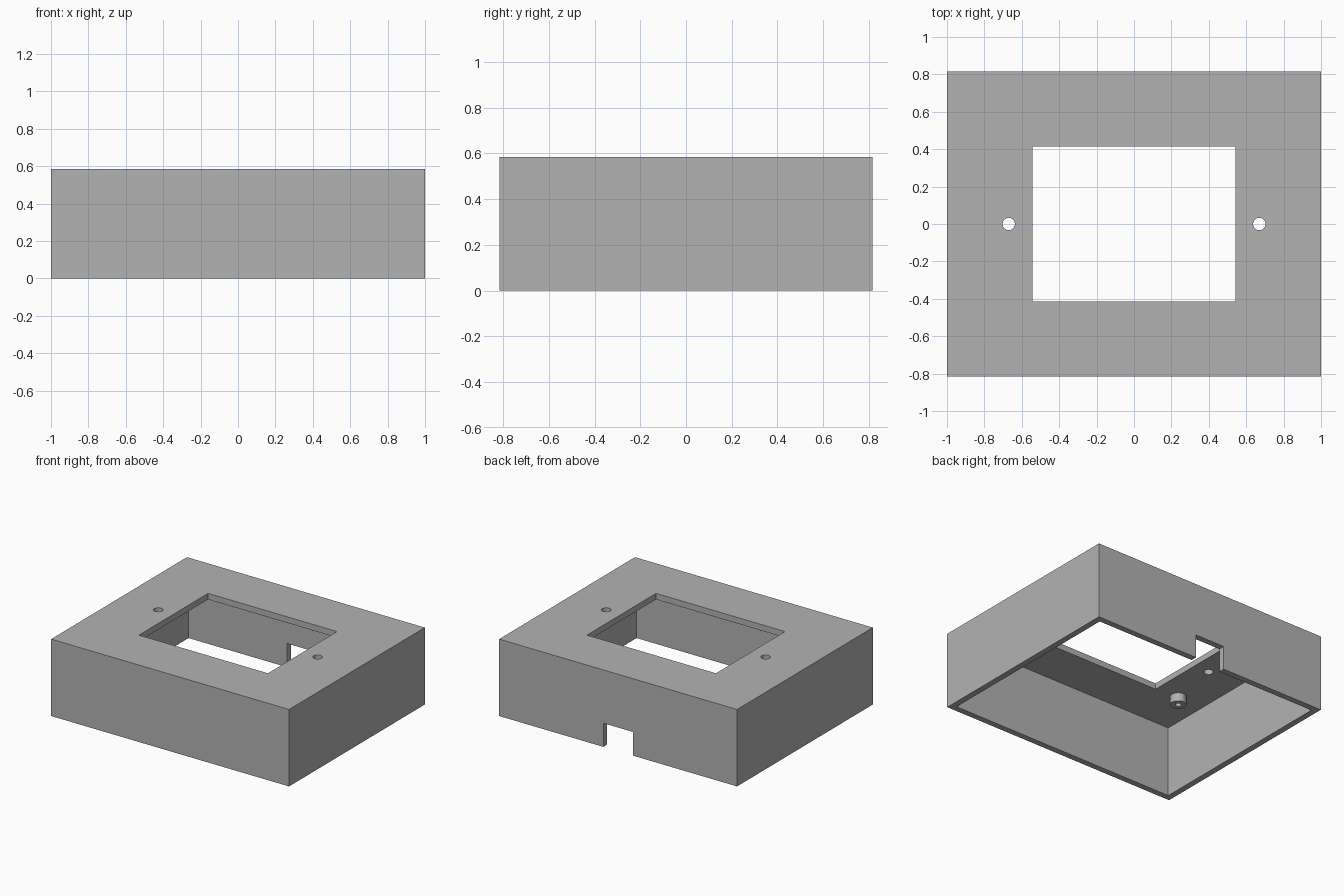
import bpy

W, D, H = 2.0, 1.63, 0.585   # outer size
T = 0.046                    # wall and top plate thickness
UNDER = H - T                # underside of the top plate

default = bpy.data.objects.get("Cube")
if default:
    bpy.data.objects.remove(default, do_unlink=True)

grey = bpy.data.materials.new("plain grey")
grey.use_nodes = True
colour = (0.45, 0.45, 0.45, 1)
grey.diffuse_color = colour
grey.node_tree.nodes["Principled BSDF"].inputs["Base Color"].default_value = colour


def box(name, x, y, z0, z1, cy=0.0):
    """Box centred on x = 0 and y = cy, spanning z0 to z1."""
    bpy.ops.mesh.primitive_cube_add(size=1, location=(0, cy, (z0 + z1) / 2))
    ob = bpy.context.object
    ob.name = name
    ob.scale = (x, y, z1 - z0)
    bpy.ops.object.transform_apply(location=True, rotation=False, scale=True)
    ob.data.materials.append(grey)
    return ob


def rod(name, r, x, y, z0, z1):
    """Upright cylinder spanning z0 to z1."""
    bpy.ops.mesh.primitive_cylinder_add(vertices=32, radius=r, depth=z1 - z0,
                                        location=(x, y, (z0 + z1) / 2))
    ob = bpy.context.object
    ob.name = name
    ob.data.materials.append(grey)
    return ob


def cut(target, cutter):
    """Subtract the cutter from the target and discard it."""
    cutter.hide_render = True
    mod = target.modifiers.new("cut", 'BOOLEAN')
    mod.operation = 'DIFFERENCE'
    mod.solver = 'EXACT'
    mod.object = cutter
    bpy.ops.object.select_all(action='DESELECT')
    bpy.context.view_layer.objects.active = target
    target.select_set(True)
    bpy.ops.object.modifier_apply(modifier=mod.name)
    bpy.data.objects.remove(cutter, do_unlink=True)


# Open-bottomed housing with a display window and a cable notch at the back
housing = box("housing", W, D, 0, H)
cut(housing, box("cavity_cutter", W - 2 * T, D - 2 * T, -0.1, UNDER))
cut(housing, box("window_cutter", 1.085, 0.83, UNDER - 0.1, H + 0.1))
cut(housing, box("notch_cutter", 0.25, 0.3, -0.1, 0.18, cy=D / 2))

# Screw holes either side of the window
for x in (-0.67, 0.67):
    cut(housing, rod("hole_cutter", 0.033, x, 0, UNDER - 0.1, H + 0.1))
bpy.ops.object.shade_smooth_by_angle()

# Four hollow mounting posts under the top plate
for side, x in (("right", -0.73), ("left", 0.73)):
    for end, y in (("front", -0.395), ("back", 0.395)):
        post = rod(f"{end}_{side}_post", 0.056, x, y, UNDER - 0.064, UNDER + 0.005)
        cut(post, rod("pilot_cutter", 0.021, x, y, UNDER - 0.1, UNDER + 0.1))
        bpy.ops.object.shade_smooth_by_angle()
